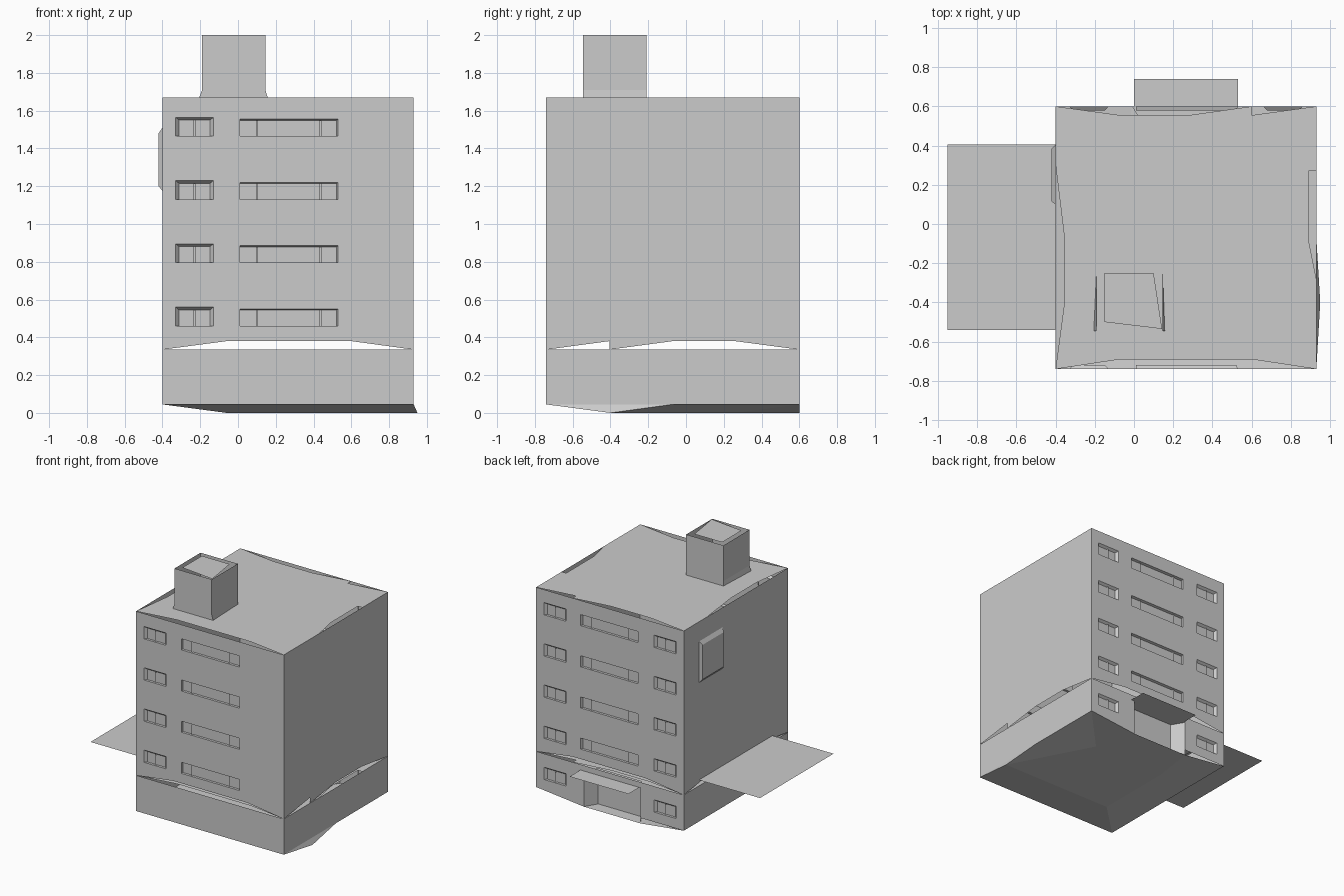
import bpy, bmesh

cube = bpy.data.objects.get("Cube")
if cube:
    bpy.data.objects.remove(cube)

grey = bpy.data.materials.new("light grey")
grey.use_nodes = True
COLOUR = (0.6, 0.6, 0.6, 1)
grey.diffuse_color = COLOUR
grey.node_tree.nodes["Principled BSDF"].inputs["Base Color"].default_value = COLOUR

# Main dimensions
L, R, F, B = -0.4, 0.93, -0.74, 0.6
BASE, SPLIT, ROOF, RISE, FLOOR = 0.045, 0.335, 1.67, 0.38, 0.335


def build(name, faces):
    """Make an object from a list of polygons."""
    bm = bmesh.new()
    for pts in faces:
        bm.faces.new([bm.verts.new(p) for p in pts])
    bmesh.ops.remove_doubles(bm, verts=bm.verts, dist=0.0005)
    mesh = bpy.data.meshes.new(name)
    bm.to_mesh(mesh)
    bm.free()
    mesh.materials.append(grey)
    ob = bpy.data.objects.new(name, mesh)
    bpy.context.collection.objects.link(ob)
    return ob


def flat(name, outline, z):
    return build(name, [[(x, y, z) for x, y in outline]])


def rect(x0, x1, y0, y1):
    return [(x0, y0), (x1, y0), (x1, y1), (x0, y1)]


def loft(*rings):
    """Side quads between successive rings."""
    faces = []
    for a, b in zip(rings, rings[1:]):
        n = len(a)
        faces += [[a[i], a[(i + 1) % n], b[(i + 1) % n], b[i]] for i in range(n)]
    return faces


def height(profile, u):
    for (a, za), (b, zb) in zip(profile, profile[1:]):
        if a <= u <= b and b > a:
            return za + (zb - za) * (u - a) / (b - a)
    return profile[-1][1]


def wall(name, place, flip, bottom, top, openings=()):
    """Sheet wall with a shaped lower edge and tapered recesses."""
    faces = []

    def add(pts):
        face = [place(*p) for p in pts]
        faces.append(face[::-1] if flip else face)

    def panel(u0, u1, z0, z1, d):
        add([(u0, z0, d), (u1, z0, d), (u1, z1, d), (u0, z1, d)])

    low = min(z for _, z in bottom)
    us = sorted({u for u, _ in bottom} | {u for o in openings for u in o["box"][:2]})
    zs = sorted({low, top} | {z for o in openings for z in o["box"][2:] if z > low})
    for u0, u1 in zip(us, us[1:]):
        for z0, z1 in zip(zs, zs[1:]):
            u, z = (u0 + u1) / 2, (z0 + z1) / 2
            if any(b[0] < u < b[1] and b[2] < z < b[3]
                   for b in (o["box"] for o in openings)):
                continue
            za = height(bottom, u0 + 1e-5) if z0 == low else z0
            zb = height(bottom, u1 - 1e-5) if z0 == low else z0
            add([(u0, za, 0), (u1, zb, 0), (u1, z1, 0), (u0, z1, 0)])
    for o in openings:
        u0, u1, z0, z1 = o["box"]
        a, b, c, d = u0 + o["left"], u1 - o["right"], z1 - o["drop"], o["depth"]
        outer = [(u0, z0, 0), (u1, z0, 0), (u1, z1, 0), (u0, z1, 0)]
        inner = [(a, z0, d), (b, z0, d), (b, c, d), (a, c, d)]
        for face in loft(outer, inner):
            add(face)
        panel(a, b, z0, c, d)
        for bar in o["bars"]:
            panel(bar - 0.006, bar + 0.006, z0, c, d * 0.5)
    return build(name, faces)


def opening(u0, u1, z0, z1, left, right, drop, depth=0.02, bars=()):
    return dict(box=(u0, u1, z0, z1), left=left, right=right,
                drop=drop, depth=depth, bars=bars)


def small_window(u, z):
    return opening(u, u + 0.2, z, z + 0.1, 0.018, 0.018, 0.015, bars=[u + 0.1])


def wide_window(z):
    return opening(0.01, 0.53, z, z + 0.09, 0, 0.008, 0.006, bars=[0.1, 0.435])


def front(u, z, d): return (u, F + d, z)
def back(u, z, d): return (u, B - d, z)
def left(u, z, d): return (R - d, u, z)
def right(u, z, d): return (L + d, u, z)


# Upper storeys
rows = [0.46 + 0.335 * i for i in range(4)]
arch_x = [(L, SPLIT), (-0.06, RISE), (0.6, RISE), (R, SPLIT)]
arch_y = [(F, SPLIT), (-0.405, RISE), (-0.405, SPLIT), (-0.07, RISE), (0.26, RISE), (B, SPLIT)]
front_windows = [w for z in rows for w in (small_window(-0.33, z), wide_window(z))]
back_windows = front_windows + [small_window(0.66, z) for z in rows]
wall("upper_front_wall", front, False, arch_x, ROOF, front_windows)
wall("upper_back_wall", back, True, arch_x, ROOF, back_windows)
wall("upper_left_wall", left, False, arch_y, ROOF)
wall("upper_right_wall", right, True, arch_y, ROOF)

# Ground storey, with a recessed entrance at the back
straight_x = [(L, BASE), (R, BASE)]
straight_y = [(F, BASE), (B, BASE)]
stepped = [(L, BASE), (-0.01, BASE), (-0.01, 0), (0.5, 0), (R, BASE)]
entrance = opening(-0.01, 0.5, 0, 0.29, 0.06, 0.06, 0, depth=0.1)
ground = [entrance, small_window(-0.33, 0.125), small_window(0.66, 0.125)]
wall("ground_front_wall", front, False, straight_x, SPLIT)
wall("ground_back_wall", back, True, stepped, SPLIT, ground)
wall("ground_left_wall", left, False, straight_y, SPLIT)
wall("ground_right_wall", right, True, straight_y, SPLIT)

# Roof and inner floor share an outline with slim edge gaps
deck = [(L, F), (-0.07, -0.69), (0.6, -0.69), (R, F), (R, -0.28), (0.89, -0.08),
        (0.89, 0.27), (R, 0.27), (R, B), (0.6, 0.555), (0.6, B), (0.28, 0.555),
        (-0.07, 0.555), (L, B), (L, 0.3), (-0.355, -0.07), (-0.355, -0.4)]
flat("roof", deck, ROOF)
flat("inner_floor", deck, FLOOR)

# Sagging underside
c0, c1, c2, c3 = [(x, y, BASE) for x, y in rect(L, R, F, B)]
p0, p1, p2, p3, p4, p5 = [(x, y, 0) for x, y in (
    (-0.06, -0.4), (0.95, -0.4), (0.6, 0.26), (0.5, B), (-0.01, B), (-0.06, 0.26))]
side = (R, -0.07, BASE)
underside = [[c0, c1, p1, p0], [c1, side, p1], [side, c2, p2, p1], [c2, p3, p2],
             [p3, p4, p5, p2], [p4, c3, p5], [c3, c0, p0, p5], [p0, p1, p2, p5]]
build("underside", [f[::-1] for f in underside])

# Canopies
flat("side_canopy", rect(-0.95, L, -0.54, 0.405), 0.383)
flat("entrance_canopy", rect(0, 0.53, B, 0.74), 0.29)

# Rooftop shaft with flared foot and undersized cap
foot = [(-0.205, -0.545, ROOF), (0.157, -0.545, ROOF), (0.145, -0.21, ROOF), (-0.19, -0.21, ROOF)]
shaft = rect(-0.19, 0.145, -0.545, -0.21)
build("roof_shaft", loft(foot, [(x, y, 1.71) for x, y in shaft],
                         [(x, y, 2.0) for x, y in shaft]))
flat("shaft_cap", [(-0.15, -0.5), (0.143, -0.535), (0.1, -0.25), (-0.15, -0.25)], 2.0)

# Bevelled box on the right wall
outer = [(L, y, z) for y, z in rect(0.1, 0.405, 1.175, 1.51)]
inner = [(-0.42, y, z) for y, z in rect(0.115, 0.385, 1.2, 1.48)]
build("wall_box", [f[::-1] for f in loft(outer, inner) + [inner]])
